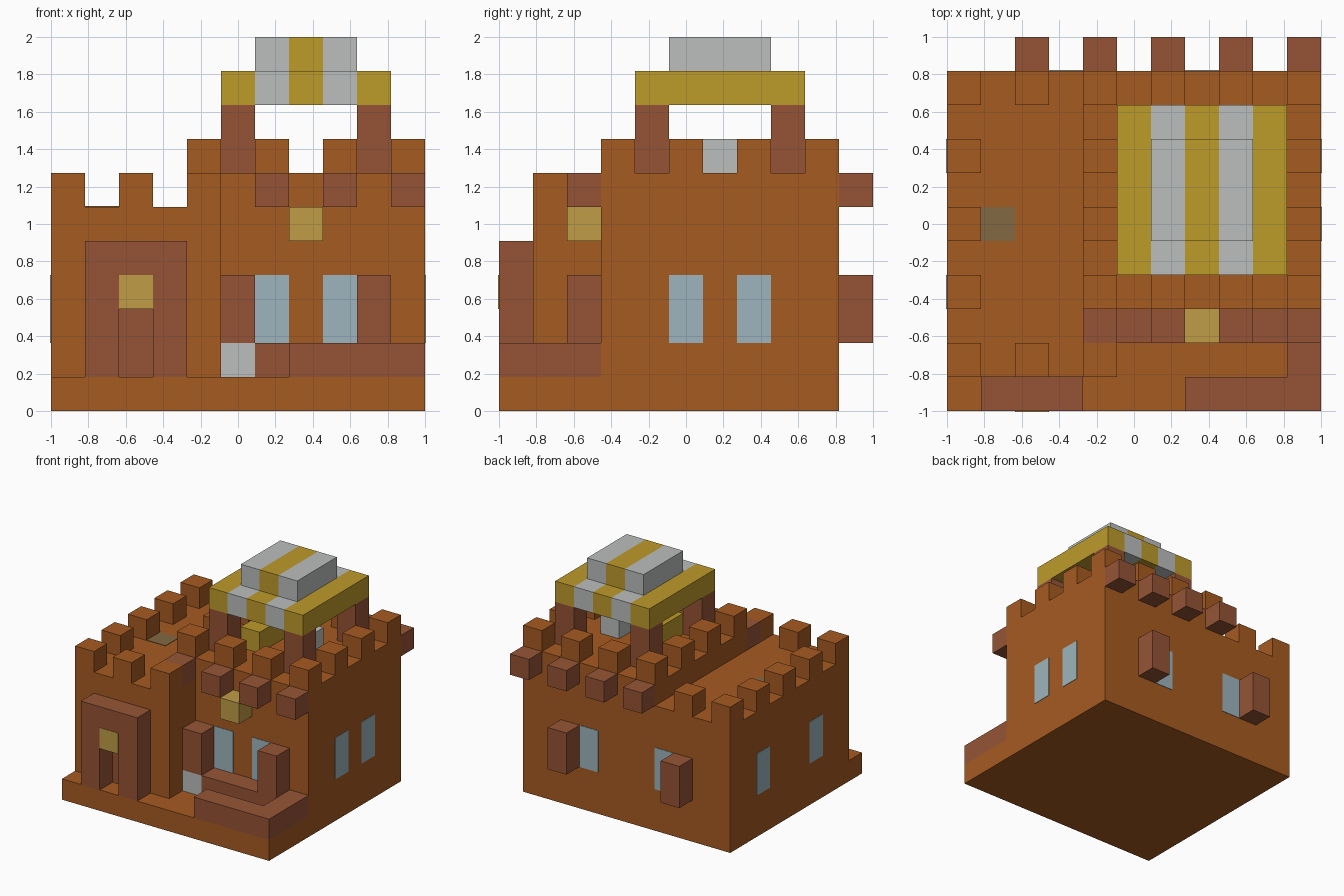
import bpy
import bmesh
from mathutils import Vector

if "Cube" in bpy.data.objects:
    bpy.data.objects.remove(bpy.data.objects["Cube"])

U = 2 / 11          # edge of one building block
PLATE = 0.004       # thickness of painted panes


def material(name, rgb):
    linear = [((c / 255 + 0.055) / 1.055) ** 2.4 for c in rgb] + [1.0]
    mat = bpy.data.materials.new(name)
    mat.use_nodes = True
    mat.diffuse_color = linear
    mat.node_tree.nodes["Principled BSDF"].inputs["Base Color"].default_value = linear
    return mat


ORANGE = material("orange clay", (166, 91, 33))
BROWN = material("red brown wood", (150, 84, 54))
GOLD = material("gold", (190, 155, 42))
GREY = material("light grey", (188, 191, 191))
GLASS = material("pale blue glass", (157, 181, 189))
LAMP = material("lamp yellow", (192, 157, 70))
HATCH = material("olive glass", (130, 105, 66))


def part(name, mat, boxes):
    """One object from boxes, each given as two corners in block units."""
    bm = bmesh.new()
    for lo, hi in boxes:
        lo, hi = Vector(lo), Vector(hi)
        for v in bmesh.ops.create_cube(bm, size=1)["verts"]:
            p = lo + Vector([(c + 0.5) * s for c, s in zip(v.co, hi - lo)])
            v.co = p * U - Vector((1, 1, 0))
    mesh = bpy.data.meshes.new(name)
    bm.to_mesh(mesh)
    bm.free()
    mesh.materials.append(mat)
    obj = bpy.data.objects.new(name, mesh)
    bpy.context.collection.objects.link(obj)
    return obj


def block(x, y, z, height=1):
    return (x, y, z), (x + 1, y + 1, z + height)


def pane(x, y, z, height, axis, sign):
    """Thin plate lying on the face of a wall block."""
    lo, hi = [list(c) for c in block(x, y, z, height)]
    face = hi[axis] if sign > 0 else lo[axis]
    lo[axis], hi[axis] = sorted((face, face + sign * PLATE / U))
    return lo, hi


# Ground slab and the two masses of the house
part("ground_slab", ORANGE, [((0, 0, 0), (11, 10, 1))])
part("side_wing", ORANGE, [((0, 1, 1), (5, 3, 6)), ((0, 3, 1), (4, 10, 6))])
part("main_house", ORANGE, [((4, 3, 1), (11, 10, 7))])

# Battlements: every second block around the roof edges
wing_cells = {(0, y) for y in range(1, 10, 2)} | {(2, 1), (4, 1), (2, 9)}
part("wing_battlements", ORANGE, [block(x, y, 6) for x, y in sorted(wing_cells)])
main_cells = [(x, y) for x in range(4, 11, 2) for y in range(3, 10, 2)
              if x in (4, 10) or y in (3, 9)]
part("main_battlements", ORANGE, [block(x, y, 7) for x, y in main_cells])

# Beam ends under the battlements, front and back
part("beam_ends", BROWN, [block(x, y, 6) for x in range(4, 11, 2) for y in (2, 10)])

# Doorway with a recessed door and a lit pane above it
part("door_frame", BROWN, [block(1, 0, 1, 4), block(3, 0, 1, 4), block(2, 0, 3, 2)])
part("door", BROWN, [pane(2, 1, 1, 2, 1, -1)])
part("door_light", LAMP, [pane(2, 0, 3, 1, 1, -1)])

# Low garden wall and window ledge
part("garden_wall", BROWN, [((7, 0, 1), (11, 1, 2)), ((10, 1, 1), (11, 3, 2))])
part("window_ledge", BROWN, [((6, 2, 1), (10, 3, 2))])
part("ledge_stone", GREY, [block(5, 2, 1)])

# Shutters and windows
part("shutters", BROWN, [block(x, y, 2, 2) for x, y in ((5, 2), (9, 2), (2, 10), (8, 10))])
part("front_windows", GLASS, [pane(x, 3, 2, 2, 1, -1) for x in (6, 8)])
part("back_windows", GLASS, [pane(x, 9, 2, 2, 1, 1) for x in (3, 7)])
part("left_windows", GLASS, [pane(10, y, 2, 2, 0, 1) for y in (5, 7)])
part("right_windows", GLASS, [pane(0, y, 2, 2, 0, -1) for y in (3, 7)])

# Hanging lamp and roof hatch
part("front_lamp", LAMP, [block(7, 2, 5)])
part("roof_hatch", HATCH, [pane(1, 5, 5, 1, 2, 1)])

# Rooftop stall: posts, goods and striped canopy
part("canopy_posts", BROWN, [block(x, y, 7, 2) for x in (5, 9) for y in (4, 8)])
part("gold_goods", GOLD, [block(6, 5, 7), block(6, 6, 7)])
part("grey_goods", GREY, [block(8, 6, 7)])


def stripes(xs, upper_xs):
    return ([((x, 4, 9), (x + 1, 9, 10)) for x in xs]
            + [((x, 5, 10), (x + 1, 8, 11)) for x in upper_xs])


part("canopy_gold_stripes", GOLD, stripes((5, 7, 9), (7,)))
part("canopy_grey_stripes", GREY, stripes((6, 8), (6, 8)))
